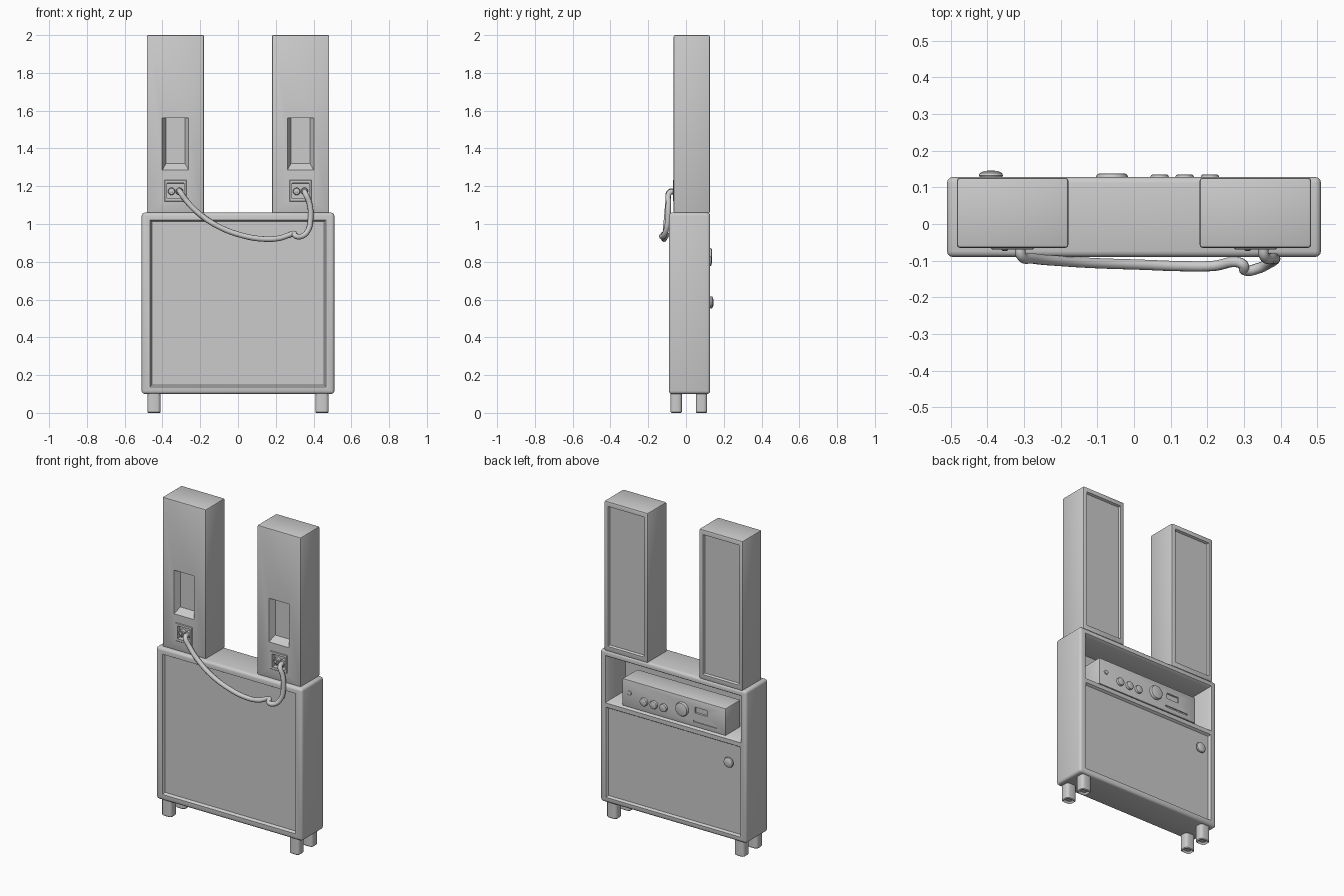
import bpy, bmesh, math
from mathutils import Vector, Matrix

if "Cube" in bpy.data.objects:
    bpy.data.objects.remove(bpy.data.objects["Cube"])


def add(name, bm):
    bmesh.ops.recalc_face_normals(bm, faces=bm.faces[:])
    me = bpy.data.meshes.new(name)
    bm.to_mesh(me)
    bm.free()
    ob = bpy.data.objects.new(name, me)
    bpy.context.collection.objects.link(ob)
    return ob


def smooth(ob, angle=35):
    bpy.ops.object.select_all(action='DESELECT')
    ob.select_set(True)
    bpy.context.view_layer.objects.active = ob
    bpy.ops.object.shade_smooth_by_angle(angle=math.radians(angle))


def prism(name, a, y0, b, y1):
    """Solid between rectangle a (x0, x1, z0, z1) at y0 and rectangle b at y1."""
    bm = bmesh.new()
    rings = []
    for (x0, x1, z0, z1), y in ((a, y0), (b, y1)):
        rings.append([bm.verts.new((x, y, z)) for x, z in ((x0, z0), (x1, z0), (x1, z1), (x0, z1))])
    p, q = rings
    bm.faces.new(p)
    bm.faces.new(q)
    for i in range(4):
        j = (i + 1) % 4
        bm.faces.new((p[i], p[j], q[j], q[i]))
    return add(name, bm)


def shrink(r, d):
    return (r[0] + d, r[1] - d, r[2] + d, r[3] - d)


def box(name, x0, x1, y0, y1, z0, z1, bevel, seg=3):
    r = (x0, x1, z0, z1)
    ob = prism(name, r, y0, r, y1)
    bm = bmesh.new()
    bm.from_mesh(ob.data)
    bmesh.ops.bevel(bm, geom=bm.edges[:], offset=bevel, segments=seg, profile=0.5, affect='EDGES')
    bm.to_mesh(ob.data)
    bm.free()
    return ob


def cut(ob, cutter):
    cutter.hide_render = True
    bpy.context.view_layer.objects.active = ob
    m = ob.modifiers.new("cut", 'BOOLEAN')
    m.object, m.operation, m.solver = cutter, 'DIFFERENCE', 'EXACT'
    bpy.ops.object.modifier_apply(modifier=m.name)
    bpy.data.objects.remove(cutter)


def recess(ob, r, y0, y1, flare=0.0):
    cut(ob, prism("cutter", r, y0, shrink(r, flare), y1))


def lathe(name, x, z, y0, profile, sign=1, n=24):
    """Turned part along y; profile is (radius, height) pairs from the base out."""
    bm = bmesh.new()
    rings = [[bm.verts.new((x + r * math.cos(2 * math.pi * i / n), y0 + sign * h,
                            z + r * math.sin(2 * math.pi * i / n))) for i in range(n)] for r, h in profile]
    for p, q in zip(rings, rings[1:]):
        for i in range(n):
            j = (i + 1) % n
            bm.faces.new((p[i], p[j], q[j], q[i]))
    bm.faces.new(rings[0])
    bm.faces.new(rings[-1])
    ob = add(name, bm)
    smooth(ob)
    return ob


# Cabinet with front panel recess, door recess and open shelf
cab = box("cabinet", -0.51, 0.51, -0.09, 0.128, 0.10, 1.06, 0.016)
recess(cab, (-0.468, 0.468, 0.135, 1.025), -0.095, -0.074, 0.012)
recess(cab, (-0.472, 0.472, 0.13, 0.705), 0.133, 0.114, 0.012)
recess(cab, (-0.476, 0.476, 0.725, 1.03), 0.133, 0.112, 0.014)
recess(cab, (-0.462, 0.462, 0.739, 1.016), 0.12, -0.058)
smooth(cab)

# Door knob
lathe("door_knob", -0.39, 0.585, 0.11,
      [(0.018, 0), (0.018, 0.012), (0.029, 0.016), (0.033, 0.022), (0.030, 0.029), (0.02, 0.034), (0.008, 0.0355)])

# Amplifier on the shelf with display window and slot
amp = box("amplifier", -0.36, 0.36, -0.03, 0.12, 0.739, 0.91, 0.005, 2)
recess(amp, (-0.235, -0.145, 0.825, 0.865), 0.125, 0.112, 0.004)
recess(amp, (-0.30, -0.135, 0.769, 0.779), 0.125, 0.114)
smooth(amp)


# Amplifier dials
def dial(name, x, z, r, h):
    lathe(name, x, z, 0.117, [(r, 0), (r, h * 0.65), (r * 0.93, h * 0.9), (r * 0.8, h)])


dial("volume_dial", -0.06, 0.83, 0.043, 0.021)
for i, x in enumerate((0.07, 0.138, 0.207)):
    dial(f"tone_dial_{i}", x, 0.803, 0.025, 0.018)
dial("power_button", 0.31, 0.83, 0.014, 0.01)

# Feet: rounded square posts with a hollow underside
for sx in (-1, 1):
    for y in (-0.052, 0.082):
        bm = bmesh.new()
        bmesh.ops.create_cube(bm, size=1, matrix=Matrix.Translation((sx * 0.445, y, 0.055))
                              @ Matrix.Diagonal((0.07, 0.06, 0.11, 1)))
        up = [e for e in bm.edges if abs(e.verts[0].co.z - e.verts[1].co.z) > 0.05]
        bmesh.ops.bevel(bm, geom=up, offset=0.018, segments=3, profile=0.5, affect='EDGES')
        base = min(bm.faces, key=lambda f: f.calc_center_median().z)
        bmesh.ops.bevel(bm, geom=list(base.edges), offset=0.005, segments=1, affect='EDGES')
        base = min(bm.faces, key=lambda f: f.calc_center_median().z)
        bmesh.ops.inset_region(bm, faces=[base], thickness=0.008, depth=0)
        bmesh.ops.translate(bm, verts=base.verts[:], vec=(0, 0, 0.012))
        smooth(add("foot", bm))

# Speakers with grille recess at the back, port and terminal cup at the front
for side, c in (("left", -0.331), ("right", 0.331)):
    sp = box(f"speaker_{side}", c - 0.152, c + 0.152, -0.065, 0.126, 1.055, 2.0, 0.008, 2)
    recess(sp, (c - 0.128, c + 0.128, 1.085, 1.972), 0.131, 0.113, 0.008)
    cut(sp, prism("port_cutter", (c - 0.073, c + 0.073, 1.28, 1.56), -0.07,
                  (c - 0.05, c + 0.05, 1.32, 1.56), -0.03))
    recess(sp, (c - 0.05, c + 0.05, 1.13, 1.22), -0.07, -0.04, 0.006)
    smooth(sp)
    # Raised rounded rim of the terminal cup
    rim = box(f"terminal_rim_{side}", c - 0.059, c + 0.059, -0.069, -0.05, 1.119, 1.234, 0.003, 1)
    bm = bmesh.new()
    bm.from_mesh(rim.data)
    bm.to_mesh(rim.data)
    bm.free()
    recess(rim, (c - 0.044, c + 0.044, 1.136, 1.217), -0.08, -0.04)
    smooth(rim)
    # Binding posts
    for k in (-1, 1):
        lathe(f"binding_post_{side}", c + k * 0.021, 1.173, -0.038,
              [(0.020, 0), (0.020, 0.022), (0.016, 0.026), (0.009, 0.026), (0.009, 0.033), (0.006, 0.035)], -1, 12)

# Speaker cable hanging between the terminals, looped at the right
path = [(-0.31, -0.055, 1.173), (-0.308, -0.085, 1.172), (-0.275, -0.094, 1.125), (-0.2, -0.101, 1.05),
        (-0.1, -0.107, 0.985), (0.02, -0.111, 0.94), (0.13, -0.115, 0.921), (0.22, -0.114, 0.925),
        (0.28, -0.104, 0.945), (0.298, -0.112, 0.95), (0.302, -0.126, 0.938), (0.335, -0.122, 0.934),
        (0.37, -0.106, 0.965), (0.384, -0.096, 1.03), (0.378, -0.093, 1.11), (0.355, -0.087, 1.165),
        (0.352, -0.055, 1.173)]
cu = bpy.data.curves.new("cable", 'CURVE')
cu.dimensions = '3D'
cu.bevel_depth = 0.0145
cu.bevel_resolution = 3
cu.resolution_u = 5
cu.use_fill_caps = True
s = cu.splines.new('BEZIER')
s.bezier_points.add(len(path) - 1)
for p, co in zip(s.bezier_points, path):
    p.co = co
    p.handle_left_type = p.handle_right_type = 'AUTO'
cable = bpy.data.objects.new("speaker_cable", cu)
bpy.context.collection.objects.link(cable)
